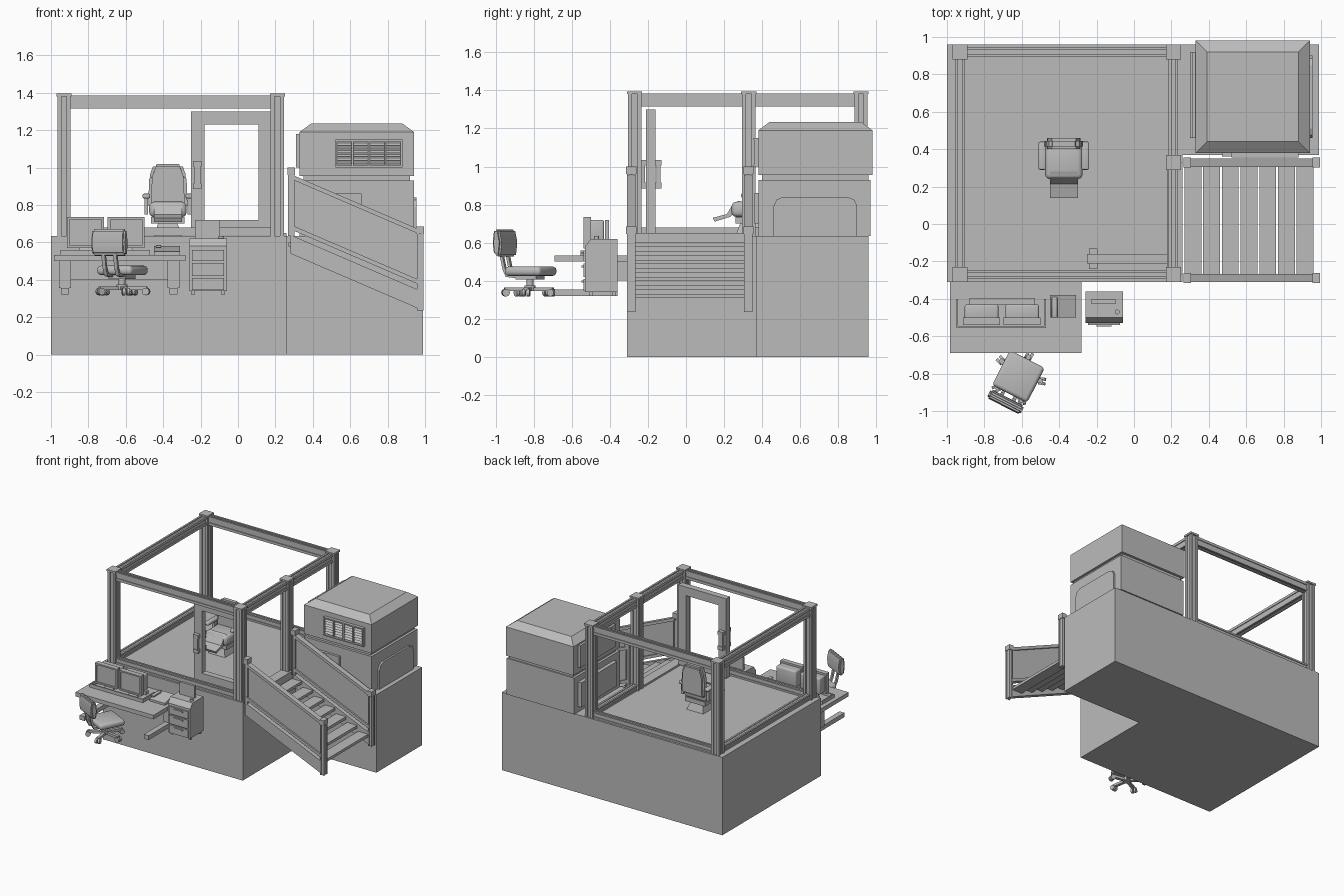
import bpy, bmesh, math
from mathutils import Matrix, Vector

cube = bpy.data.objects.get("Cube")
if cube:
    bpy.data.objects.remove(cube, do_unlink=True)

grey = bpy.data.materials.new("plain_grey")
grey.use_nodes = True
tone = (.5, .5, .5, 1)
grey.diffuse_color = tone
grey.node_tree.nodes["Principled BSDF"].inputs["Base Color"].default_value = tone


def finish(name, bm, smooth=False):
    bmesh.ops.recalc_face_normals(bm, faces=bm.faces)
    mesh = bpy.data.meshes.new(name)
    bm.to_mesh(mesh)
    bm.free()
    mesh.materials.append(grey)
    if smooth:
        mesh.shade_smooth()
        mesh.set_sharp_from_angle(angle=math.radians(40))
    obj = bpy.data.objects.new(name, mesh)
    bpy.context.collection.objects.link(obj)
    return obj


def box(name, x0, x1, y0, y1, z0, z1, round_by=0, taper=1):
    """Axis-aligned box, optionally rounded or narrowed towards the top."""
    bm = bmesh.new()
    bmesh.ops.create_cube(bm, size=1)
    for v in bm.verts:
        s = taper if v.co.z > 0 else 1
        v.co = ((x0 + x1) / 2 + v.co.x * s * (x1 - x0),
                (y0 + y1) / 2 + v.co.y * s * (y1 - y0),
                (z0 + z1) / 2 + v.co.z * (z1 - z0))
    if round_by:
        bmesh.ops.bevel(bm, geom=bm.edges[:], offset=round_by, segments=3,
                        profile=.5, affect='EDGES')
    return finish(name, bm, round_by > 0)


def prism(name, points, axis, a, b, round_by=0):
    """Outline in the plane across the axis, extruded from a to b."""
    place = {'x': lambda p: (a, p[0], p[1]),
             'y': lambda p: (p[0], a, p[1]),
             'z': lambda p: (p[0], p[1], a)}[axis]
    bm = bmesh.new()
    face = bm.faces.new([bm.verts.new(place(p)) for p in points])
    new = bmesh.ops.extrude_face_region(bm, geom=[face])["geom"]
    shift = Vector([b - a if axis == k else 0 for k in 'xyz'])
    bmesh.ops.translate(bm, vec=shift, verts=[v for v in new if isinstance(v, bmesh.types.BMVert)])
    if round_by:
        bmesh.ops.bevel(bm, geom=bm.edges[:], offset=round_by, segments=2, affect='EDGES')
    return finish(name, bm, round_by > 0)


def cylinder(name, centre, radius, depth, axis='z', sides=16):
    bm = bmesh.new()
    turn = {'z': Matrix(), 'x': Matrix.Rotation(math.pi / 2, 4, 'Y'),
            'y': Matrix.Rotation(math.pi / 2, 4, 'X')}[axis]
    bmesh.ops.create_cone(bm, cap_ends=True, segments=sides, radius1=radius, radius2=radius,
                          depth=depth, matrix=Matrix.Translation(centre) @ turn)
    return finish(name, bm, True)


def slotted_bar(name, axis, centre, size, a, b):
    """Frame bar with a groove along each of its four sides."""
    quarter = [(-.5, -.5), (-.2, -.5), (-.2, -.38), (.2, -.38), (.2, -.5)]
    points = []
    for k in range(4):
        c, s = round(math.cos(k * math.pi / 2)), round(math.sin(k * math.pi / 2))
        points += [(centre[0] + size[0] * (c * u - s * v),
                    centre[1] + size[1] * (s * u + c * v)) for u, v in quarter]
    return prism(name, points, axis, a, b)


# L-shaped base block
prism("base_block", [(-1, -.31), (.26, -.31), (.26, .37), (.99, .37), (.99, .96), (-1, .96)],
      'z', 0, .635)

# Enclosure posts with caps
LEFT, RIGHT, FRONT, BACK, MIDDLE = -.93, .21, -.27, .92, .33
for name, x, y in (("front_right", LEFT, FRONT), ("front_left", RIGHT, FRONT),
                   ("back_right", LEFT, BACK), ("back_left", RIGHT, BACK),
                   ("middle", RIGHT, MIDDLE)):
    slotted_bar(name + "_post", 'z', (x, y), (.07, .07), .635, 1.38)
    box(name + "_post_cap", x - .04, x + .04, y - .04, y + .04, 1.38, 1.395)

# Enclosure top and bottom rails
for label, z, h in (("top", 1.35, .07), ("bottom", .658, .045)):
    for side, y in (("front", FRONT), ("back", BACK)):
        slotted_bar(f"{side}_{label}_rail", 'x', (y, z), (.05, h), LEFT, RIGHT)
    slotted_bar(f"right_{label}_rail", 'y', (LEFT, z), (.05, h), FRONT, BACK)
    slotted_bar(f"left_{label}_rail", 'y', (RIGHT, z), (.05, h),
                FRONT if label == "top" else MIDDLE, BACK)
box("door_sill", .18, .26, FRONT, MIDDLE, .63, .65)

# Door swung open into the enclosure
DOOR = (-.21, -.16)
box("door_free_stile", -.25, -.18, *DOOR, .65, 1.3)
box("door_hinge_stile", .11, .18, *DOOR, .65, 1.3)
box("door_top_bar", -.18, .11, *DOOR, 1.23, 1.3)
box("door_bottom_bar", -.18, .11, *DOOR, .65, .72)
for y in (-.225, -.145):
    box("door_handle_grip", -.235, -.2, y - .01, y + .01, .9, 1.02)
    for z in (.9, 1.02):
        box("door_handle_mount", -.24, -.195, y - .015, y + .015, z - .015, z + .015)

# Machine cabinet beside the enclosure
box("machine_body", .33, .94, .38, .97, .635, .93)
box("machine_neck", .35, .92, .4, .96, .93, .955)
box("machine_hood", .33, .94, .38, .98, .955, 1.19)
box("machine_hood_top", .33, .94, .38, .98, 1.19, 1.235, taper=.8)
box("machine_front_hatch", .47, .66, .36, .38, .7, .86)
box("machine_side_vent", .31, .33, .46, .92, 1, 1.18)
box("machine_side_panel", .3, .33, .46, .92, .68, .88)
prism("machine_arched_panel", [(.46, .635), (.9, .635), (.9, .79), (.885, .825), (.85, .84),
                               (.51, .84), (.475, .825), (.46, .79)], 'x', .94, .955)

# Louvred grille on the hood
for z in (1, 1.14):
    box("grille_edge", .52, .88, .355, .38, z, z + .01)
for k in range(5):
    x = .52 + k * .0875
    box("grille_upright", x, x + .01, .357, .38, 1, 1.15)
for k in range(6):
    z = 1.018 + k * .02
    prism("grille_slat", [(.36, z), (.365, z), (.38, z + .012), (.375, z + .012)], 'x', .53, .87)

# Stairs: stringers, railing panels, posts
SLOPE = -.43


def sloped(name, y0, y1, low, high):
    drop = SLOPE * .68
    prism(name, [(.28, low), (.28, high), (.96, high + drop), (.96, low + drop)], 'y', y0, y1)


for y in (-.288, .328):
    sloped("stair_stringer", y - .02, y + .02, .54, .64)
    sloped("railing_panel", y - .01, y + .01, .67, .95)
    for z in (.67, .94):
        sloped("railing_flange", y - .022, y + .022, z, z + .025)
    for label, x, low, top in (("top", .285, .635, 1), ("bottom", .975, .235, .685)):
        slotted_bar(f"railing_{label}_post", 'z', (x, y), (.035, .045), low, top - .04)
        box(f"railing_{label}_cap", x - .02, x + .02, y - .027, y + .027, top - .04, top)
for k in range(7):
    x, z = .27 + k * .1, .6 - k * .045
    box("stair_tread", x, x + .09, -.27, .31, z - .022, z)

# Desk with side legs and feet
box("desk_top", -.985, -.28, -.69, -.31, .5, .533)
box("desk_apron", -.9, -.36, -.36, -.31, .4, .5)
for x in (-.925, -.345):
    box("desk_leg", x - .033, x + .033, -.42, -.36, .355, .5)
    box("desk_foot", x - .022, x + .022, -.69, -.36, .32, .355)

# Twin screens with stands, shared tray and desk items
for x in (-.815, -.598):
    box("screen_housing", x - .09, x + .09, -.515, -.43, .585, .72, .012)
    for dx in (-.092, .092):
        box("screen_side_bezel", x + dx - .007, x + dx + .007, -.54, -.5, .57, .735)
    for z in (.57, .723):
        box("screen_edge_bezel", x - .098, x + .098, -.54, -.5, z, z + .012)
    box("screen_face", x - .09, x + .09, -.53, -.5, .575, .73)
    box("screen_stand", x - .04, x + .04, -.5, -.43, .533, .59, taper=.7)
box("tray_front_rim", -.95, -.47, -.555, -.545, .533, .56)
for x in (-.95, -.48):
    box("tray_side_rim", x, x + .01, -.555, -.4, .533, .56)
box("desk_cable_box", -.88, -.53, -.43, -.395, .533, .56)
prism("desk_phone", [(-.5, .533), (-.38, .533), (-.38, .58), (-.5, .55)], 'x', -.45, -.31)
box("phone_handset", -.44, -.41, -.5, -.39, .57, .585, .005)

# Tool cabinet with drawers
prism("tool_cabinet", [(-.53, .34), (-.36, .34), (-.36, .62), (-.5, .62), (-.53, .58)],
      'x', -.26, -.06)
for z0, z1 in ((.345, .41), (.42, .49), (.5, .56)):
    box("cabinet_drawer", -.245, -.075, -.54, -.53, z0, z1)
    box("drawer_handle", -.2, -.12, -.548, -.54, z1 - .02, z1 - .01)
for x in (-.25, -.09):
    for y in (-.51, -.39):
        box("cabinet_foot", x, x + .02, y, y + .02, .32, .34)
box("cabinet_top_sign", -.23, -.095, -.425, -.405, .62, .72)
cylinder("cabinet_knob", (-.09, -.47, .625), .013, .02)

# Operator seat inside the enclosure
SEAT = -.375
box("seat_pedestal", SEAT - .075, SEAT + .075, .26, .42, .635, .7, taper=.7)
box("seat_mount", SEAT - .09, SEAT + .09, .26, .42, .7, .735)
box("seat_cushion", SEAT - .1, SEAT + .1, .24, .43, .735, .815, .025)
prism("seat_back", [(SEAT - .105, .78), (SEAT + .105, .78), (SEAT + .1, .95), (SEAT + .075, 1.02),
                    (SEAT - .075, 1.02), (SEAT - .1, .95)], 'y', .4, .46, .015)
for side in (-1, 1):
    x = SEAT + side * .115
    box("seat_armrest", x - .02, x + .02, .29, .44, .835, .86, .008)
    box("armrest_support", x - .01, x + .01, .38, .42, .75, .84)
prism("seat_leg_rest", [(.28, .82), (.25, .81), (.215, .75), (.14, .73), (.15, .71), (.23, .735),
                        (.28, .77)], 'x', SEAT - .075, SEAT + .075)

# Office chair, built facing +y at the origin and then turned
chair = [box("office_chair_seat", -.105, .105, -.1, .11, .425, .475, .02),
         prism("office_chair_back", [(-.165, .535), (-.13, .525), (-.12, .6), (-.135, .67),
                                     (-.165, .67), (-.175, .6)], 'x', -.1, .1, .01),
         box("office_chair_plate", -.05, .05, -.06, .06, .405, .427),
         cylinder("office_chair_column", (0, 0, .385), .018, .06),
         cylinder("office_chair_hub", (0, 0, .36), .03, .03)]
for x in (-.035, .035):
    chair.append(prism("office_chair_strut", [(-.03, .41), (-.12, .42), (-.14, .46), (-.17, .6),
                                              (-.155, .6), (-.125, .465), (-.11, .435), (-.03, .425)],
                       'x', x - .01, x + .01))
for k in range(5):
    turn = Matrix.Rotation(k * math.tau / 5, 4, 'Z')
    leg = [box("office_chair_leg", -.012, .012, 0, .135, .345, .365),
           cylinder("office_chair_caster", (-.012, .13, .337), .02, .016, 'x', 12),
           cylinder("office_chair_caster", (.012, .13, .337), .02, .016, 'x', 12)]
    for part in leg:
        part.data.transform(turn)
    chair += leg
pose = Matrix.Translation((-.62, -.82, 0)) @ Matrix.Rotation(math.radians(-27), 4, 'Z')
for part in chair:
    part.data.transform(pose)
